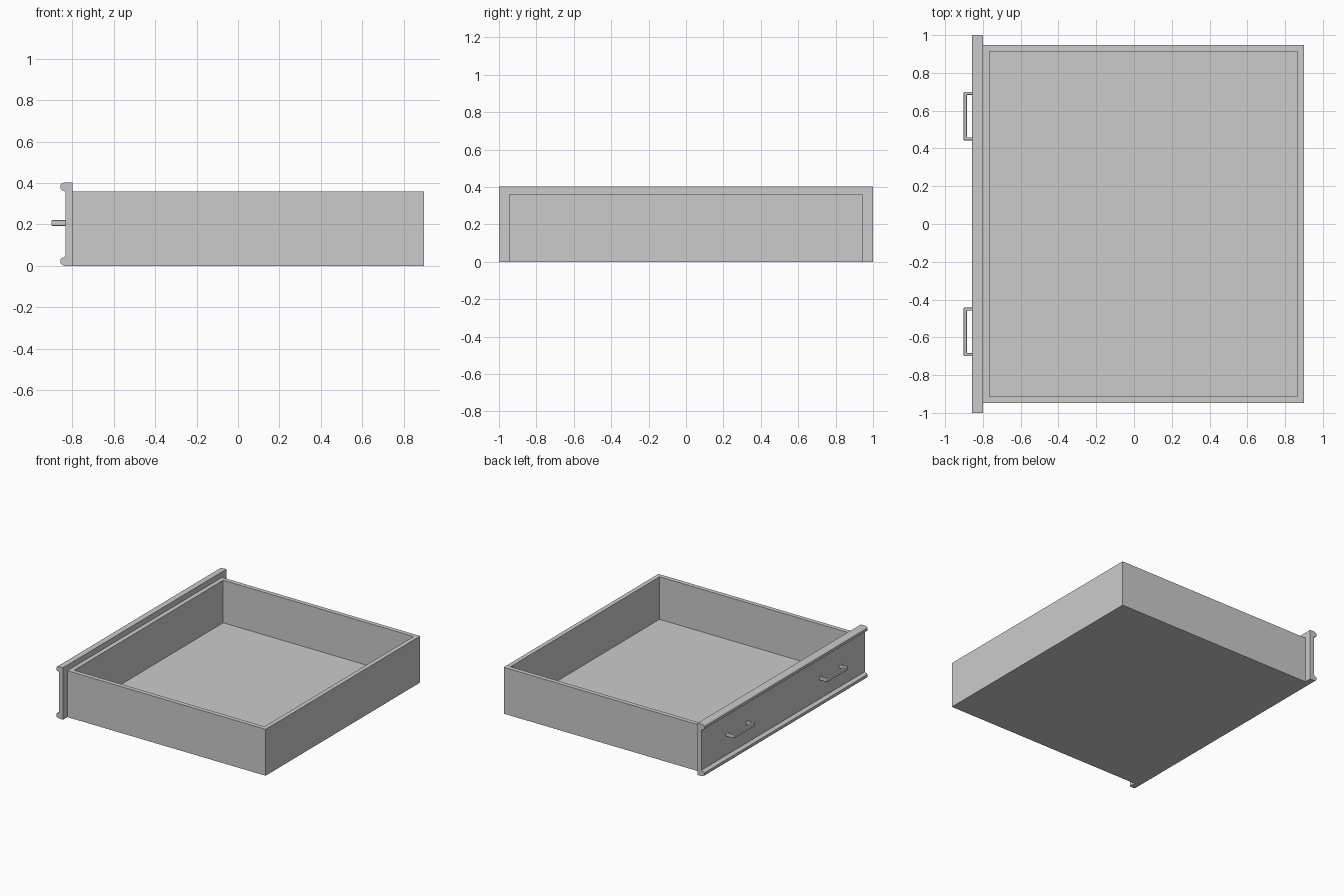
import bpy, bmesh
from mathutils import Vector

if "Cube" in bpy.data.objects:
    bpy.data.objects.remove(bpy.data.objects["Cube"])


def prism(name, points, direction):
    """Closed polygon extruded along a vector."""
    bm = bmesh.new()
    face = bm.faces.new([bm.verts.new(p) for p in points])
    ext = bmesh.ops.extrude_face_region(bm, geom=[face])
    verts = [g for g in ext["geom"] if isinstance(g, bmesh.types.BMVert)]
    bmesh.ops.translate(bm, verts=verts, vec=Vector(direction))
    bmesh.ops.recalc_face_normals(bm, faces=bm.faces[:])
    mesh = bpy.data.meshes.new(name)
    bm.to_mesh(mesh)
    bm.free()
    obj = bpy.data.objects.new(name, mesh)
    bpy.context.collection.objects.link(obj)
    return obj


# Open drawer box: solid block with its top inset and pushed down
X0, X1, Y, H = -0.80, 0.90, 0.947, 0.36
WALL, FLOOR = 0.034, 0.03
box = prism("drawer_box", [(X0, -Y, 0), (X1, -Y, 0), (X1, Y, 0), (X0, Y, 0)], (0, 0, H))
bm = bmesh.new()
bm.from_mesh(box.data)
top = max(bm.faces, key=lambda f: f.calc_center_median().z)
bmesh.ops.inset_region(bm, faces=[top], thickness=WALL, use_even_offset=True)
ext = bmesh.ops.extrude_face_region(bm, geom=[top])
bmesh.ops.translate(bm, verts=[g for g in ext["geom"] if isinstance(g, bmesh.types.BMVert)],
                    vec=(0, 0, FLOOR - H))
if top.is_valid:
    bmesh.ops.delete(bm, geom=[top], context='FACES_ONLY')
bmesh.ops.recalc_face_normals(bm, faces=bm.faces[:])
bm.to_mesh(box.data)
bm.free()

# Front panel with a moulded lip along its top and bottom edges
TOP = 0.403
lip = [(-0.80, 0), (-0.838, 0), (-0.850, 0.004), (-0.858, 0.012),
       (-0.858, 0.032), (-0.850, 0.038), (-0.840, 0.041), (-0.834, 0.048)]
profile = lip + [(x, TOP - z) for x, z in reversed(lip)]
prism("front_panel", [(x, -1, z) for x, z in profile], (0, 2, 0))

# Pair of U-shaped pull handles
HZ, HH, T = 0.207, 0.028, 0.017
for side, label in ((-1, "near"), (1, "far")):
    a, b = 0.442, 0.70
    u = [(-0.832, a), (-0.902, a), (-0.902, b), (-0.832, b),
         (-0.832, b - T), (-0.902 + T, b - T), (-0.902 + T, a + T), (-0.832, a + T)]
    handle = prism("handle_" + label, [(x, side * y, HZ - HH / 2) for x, y in u], (0, 0, HH))
    bevel = handle.modifiers.new("rounding", 'BEVEL')
    bevel.width = 0.005
    bevel.segments = 2
